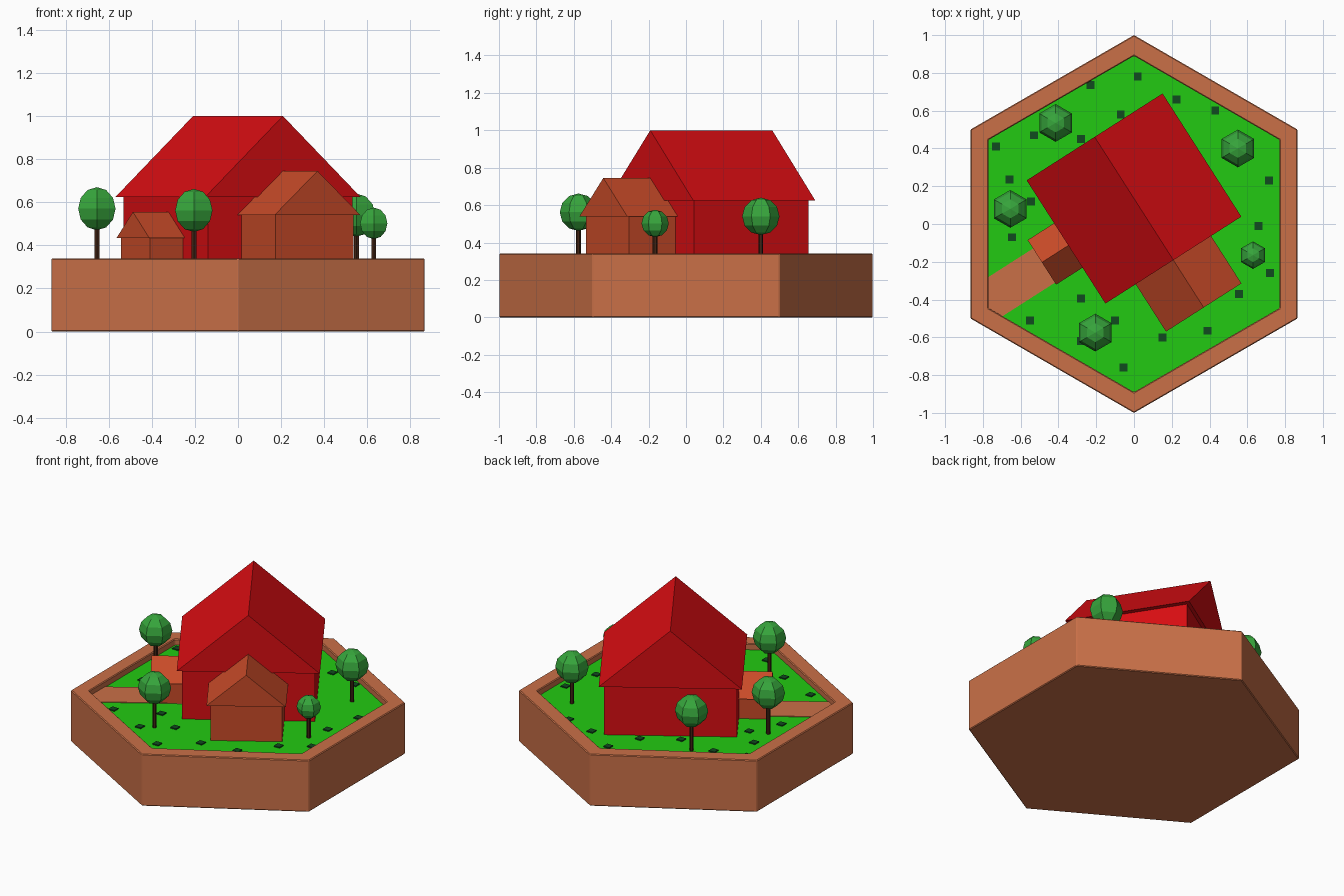
import bpy, bmesh, math
from mathutils import Matrix, Vector

if "Cube" in bpy.data.objects:
    bpy.data.objects.remove(bpy.data.objects["Cube"])


def mat(name, rgb):
    m = bpy.data.materials.new(name)
    m.diffuse_color = (*rgb, 1)
    m.use_nodes = True
    m.node_tree.nodes["Principled BSDF"].inputs["Base Color"].default_value = m.diffuse_color
    return m


CLAY = mat("clay", (0.59, 0.163, 0.064))
GRASS = mat("grass", (0.016, 0.59, 0.006))
RED = mat("red", (0.69, 0.004, 0.006))
ORANGE = mat("orange", (0.58, 0.07, 0.021))
LEAF = mat("leaf", (0.038, 0.38, 0.045))
BARK = mat("bark", (0.053, 0.017, 0.007))
TUFT = mat("tuft", (0.005, 0.07, 0.013))

GROUND = 0.30
# House frame: local x runs across the main house, local -y towards its front gable
HOUSE = Matrix.Translation((0, 0.135, 0)) @ Matrix.Rotation(math.radians(32.6), 4, 'Z')


def finish(name, bm, material, matrix=Matrix()):
    bmesh.ops.recalc_face_normals(bm, faces=bm.faces)
    me = bpy.data.meshes.new(name)
    bm.to_mesh(me)
    bm.free()
    me.materials.append(material)
    ob = bpy.data.objects.new(name, me)
    ob.matrix_world = matrix
    bpy.context.collection.objects.link(ob)
    return ob


def lathe(name, profile, material, sides=6, at=(0, 0, 0)):
    """Closed stack of regular polygons (radius, z), with a corner on the y axis."""
    bm = bmesh.new()
    rings = []
    for r, z in profile:
        angles = [math.pi / 2 + math.tau * i / sides for i in range(sides)]
        rings.append([bm.verts.new((r * math.cos(a), r * math.sin(a), z)) for a in angles])
    for a, b in zip(rings, rings[1:]):
        for i in range(sides):
            j = (i + 1) % sides
            bm.faces.new((a[i], a[j], b[j], b[i]))
    bm.faces.new(rings[0])
    bm.faces.new(rings[-1])
    return finish(name, bm, material, Matrix.Translation(at))


def box(name, x0, x1, y0, y1, z0, z1, material, matrix=Matrix()):
    bm = bmesh.new()
    bmesh.ops.create_cube(bm, size=1)
    for v in bm.verts:
        v.co = Vector((x1 if v.co.x > 0 else x0, y1 if v.co.y > 0 else y0, z1 if v.co.z > 0 else z0))
    return finish(name, bm, material, matrix)


def gable_roof(name, half, y0, y1, eave, ridge, material, matrix):
    """Solid triangular prism with its ridge along local y."""
    bm = bmesh.new()
    a, b = [[bm.verts.new((x, y, z)) for x, z in ((-half, eave), (half, eave), (0, ridge))]
            for y in (y0, y1)]
    bm.faces.new(a)
    bm.faces.new(b)
    for i in range(3):
        j = (i + 1) % 3
        bm.faces.new((a[i], a[j], b[j], b[i]))
    return finish(name, bm, material, matrix)


# Hexagonal planter with raised rim, and the lawn inside
base = lathe("base_tray", [(1, 0), (1, 0.34), (0.89, 0.34), (0.89, 0.27)], CLAY)
bev = base.modifiers.new("soft_edges", 'BEVEL')
bev.width = 0.005
bev.segments = 1
lathe("lawn", [(0.89, 0.265), (0.89, GROUND)], GRASS)

# Path to the side extension, its far end buried in the rim
box("path", -0.97, -0.4, -0.15, 0.065, 0.27, GROUND + 0.004, CLAY, HOUSE)

# Main house
box("house_walls", -0.397, 0.397, -0.364, 0.364, GROUND - 0.02, 0.626, RED, HOUSE)
gable_roof("house_roof", 0.427, -0.387, 0.387, 0.625, 1.0, RED, HOUSE)

# Front extension
box("front_extension_walls", -0.214, 0.214, -0.659, -0.34, GROUND - 0.02, 0.541, ORANGE, HOUSE)
gable_roof("front_extension_roof", 0.237, -0.685, -0.34, 0.54, 0.745, ORANGE, HOUSE)

# Side extension, turned a quarter so that its ridge points to the path
SIDE = HOUSE @ Matrix.Translation((0, -0.022, 0)) @ Matrix.Rotation(-math.pi / 2, 4, 'Z')
box("side_extension_walls", -0.125, 0.125, -0.58, -0.37, GROUND - 0.02, 0.436, ORANGE, SIDE)
gable_roof("side_extension_roof", 0.14, -0.593, -0.37, 0.435, 0.555, ORANGE, SIDE)

# Trees: x, y, crown centre height, crown radius
TREES = [(-0.415, 0.535, 0.56, 0.1), (0.55, 0.4, 0.54, 0.1), (-0.655, 0.08, 0.57, 0.1),
         (0.63, -0.165, 0.502, 0.073), (-0.205, -0.575, 0.562, 0.1)]
for n, (x, y, z, r) in enumerate(TREES, 1):
    lathe(f"tree_trunk_{n}", [(0.013, GROUND - 0.02), (0.013, z)], BARK, at=(x, y, 0))
    bm = bmesh.new()
    bmesh.ops.create_uvsphere(bm, u_segments=6, v_segments=6, radius=r)
    finish(f"tree_crown_{n}", bm, LEAF,
           Matrix.Translation((x, y, z)) @ Matrix.Rotation(math.pi / 6, 4, 'Z'))
    # Put a corner of the crown on the y axis
    ob = bpy.data.objects[f"tree_crown_{n}"]
    if max(v.co.x for v in ob.data.vertices) < r * 0.9:
        ob.matrix_world = Matrix.Translation((x, y, z))

# Small square tufts scattered on the lawn
TUFTS = [(-.23, .735), (.02, .78), (.225, .66), (.43, .6), (-.07, .58), (-.28, .45),
         (-.53, .47), (-.73, .41), (-.66, .235), (-.545, .12), (-.645, -.07), (.715, .23),
         (.66, -.01), (.72, -.26), (.555, -.37), (.39, -.565), (.15, -.6), (-.055, -.76),
         (-.1, -.51), (-.28, -.395), (-.55, -.51), (-.28, -.62)]
for n, (x, y) in enumerate(TUFTS, 1):
    box(f"grass_tuft_{n}", x - .021, x + .021, y - .021, y + .021, GROUND - 0.01, GROUND + 0.007, TUFT)
